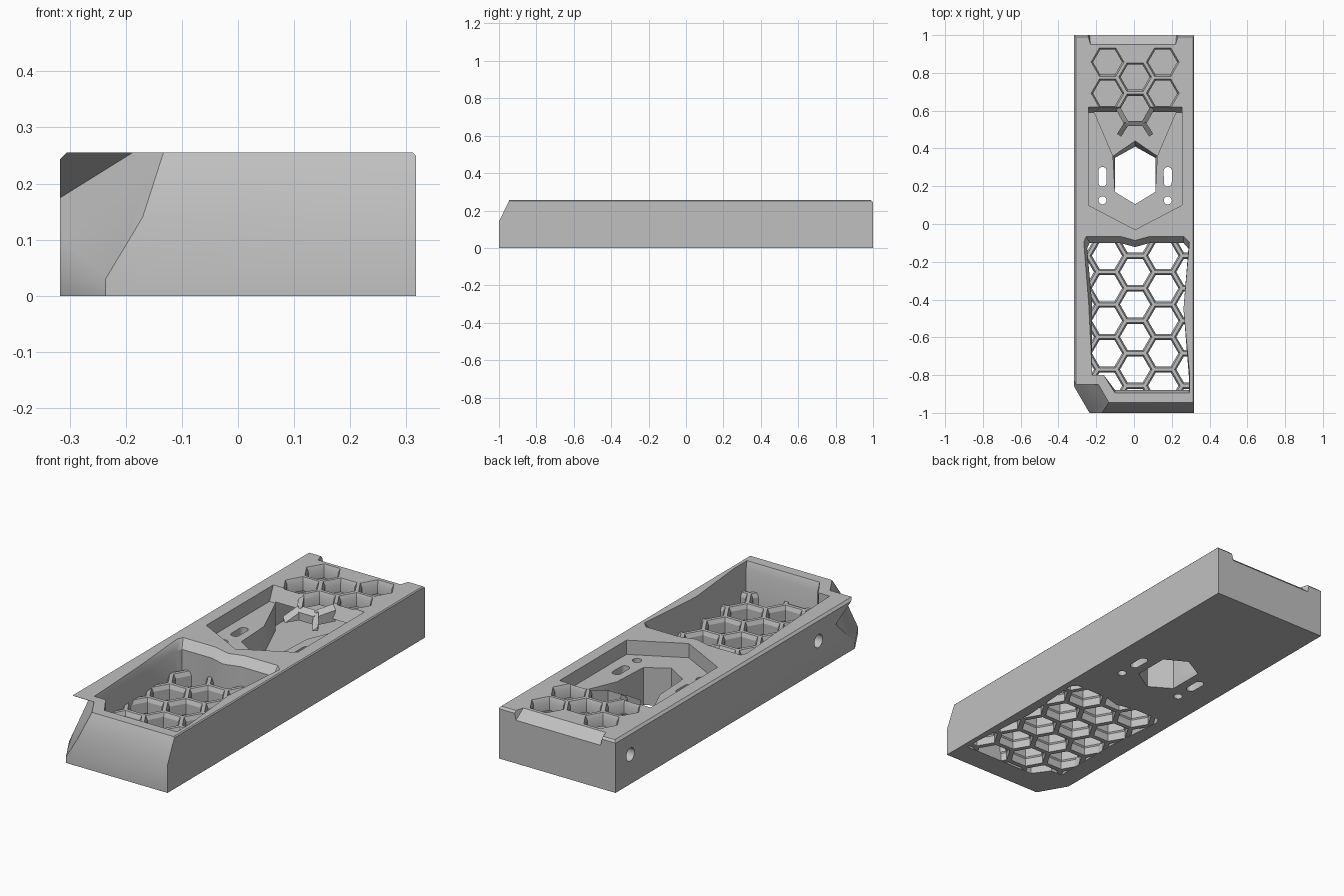
import bpy, bmesh, math
from mathutils import Vector, Matrix

cube = bpy.data.objects.get("Cube")
if cube:
    bpy.data.objects.remove(cube)

grey = bpy.data.materials.new("plain grey")
grey.use_nodes = True
colour = (0.53, 0.53, 0.53, 1)
grey.diffuse_color = colour
grey.node_tree.nodes["Principled BSDF"].inputs["Base Color"].default_value = colour


def make(name, bm):
    bmesh.ops.recalc_face_normals(bm, faces=bm.faces)
    mesh = bpy.data.meshes.new(name)
    bm.to_mesh(mesh)
    bm.free()
    mesh.materials.append(grey)
    obj = bpy.data.objects.new(name, mesh)
    bpy.context.collection.objects.link(obj)
    return obj


def add_loft(bm, layers):
    """Stack closed outlines [(points, z), ...] into one solid."""
    rings = [[bm.verts.new((x, y, z)) for x, y in pts] for pts, z in layers]
    n = len(rings[0])
    for low, high in zip(rings, rings[1:]):
        for i in range(n):
            j = (i + 1) % n
            bm.faces.new((low[i], low[j], high[j], high[i]))
    bm.faces.new(rings[0][::-1])
    bm.faces.new(rings[-1])


def loft(name, layers):
    bm = bmesh.new()
    add_loft(bm, layers)
    return make(name, bm)


def prism(name, pts, low, high):
    return loft(name, [(pts, low), (pts, high)])


def hull(name, pts):
    bm = bmesh.new()
    for p in pts:
        bm.verts.new(p)
    bmesh.ops.convex_hull(bm, input=bm.verts)
    return make(name, bm)


def ring(x, y, r, sides=6):
    return [(x + r * math.cos(math.tau * i / sides),
             y + r * math.sin(math.tau * i / sides)) for i in range(sides)]


W, H, E = 0.317, 0.255, 0.01
MID = 0.006  # centre line of the inner features


def mirrored(half):
    return ([(MID + x, y) for x, y in half]
            + [(MID - x, y) for x, y in reversed(half) if abs(x) > 1e-4])


def cut(target, cutter):
    mod = target.modifiers.new("cut", 'BOOLEAN')
    mod.operation = 'DIFFERENCE'
    mod.solver = 'EXACT'
    mod.object = cutter
    with bpy.context.temp_override(object=target, active_object=target,
                                   selected_objects=[target]):
        bpy.ops.object.modifier_apply(modifier=mod.name)
    bpy.data.objects.remove(cutter)


# Case: side profile with sloped nose, swept across the width
bm = bmesh.new()
profile = [(-1, 0), (1, 0), (1, H - E), (1 - E, H), (-0.945, H), (-1, 0.14)]
ends = [[bm.verts.new((x, y, z)) for y, z in profile] for x in (-W, W)]
for i in range(len(profile)):
    j = (i + 1) % len(profile)
    bm.faces.new((ends[0][i], ends[0][j], ends[1][j], ends[1][i]))
bm.faces.new(ends[0][::-1])
bm.faces.new(ends[1])
case = make("case", bm)

# Narrow chamfers along both long top edges
for s, e in ((-1, 0.011), (1, 0.005)):
    cut(case, hull("edge_cutter", [(s * x, y, z) for y in (-1.1, 1.1) for x, z in
                                   ((W - e, H), (W, H - e), (W + .1, H - e),
                                    (W + .1, H + .1), (W - e, H + .1))]))

# Front corner: upright cut, then an inclined cut under a pointed overhang
corner = lambda y, z: -W - .006 + 0.6 * max(z - 0.03, 0) - 0.58 * (y + 0.85)
roof = lambda y: H - 0.577 * (y + 0.85)
cut(case, prism("corner_cutter", [(corner(-1.05, 0), -1.05), (corner(-.7, 0), -.7),
                                  (-.6, -.7), (-.6, -1.05)], -0.1, 0.06))
pts = []
for y in (-1.05, -0.7):
    for z in (0.03, roof(y)):
        pts += [(corner(y, z), y, z), (-0.6, y, z)]
cut(case, hull("overhang_cutter", pts))

# Sloped notch in the top of the back wall
cut(case, hull("back_notch_cutter",
               [(-.23, .95, H), (.22, .95, H), (-.26, 1.05, H), (.25, 1.05, H),
                (-.24, 1.05, .17), (.23, 1.05, .17), (-.23, .95, .35), (.22, .95, .35),
                (-.26, 1.05, .35), (.25, 1.05, .35)]))

# Front pocket with a waisted outline, a sloped rear lip and a sloped front lip
pocket = [(-.221, -.80), (-.16, -.80), (-.10, -.88), (.29, -.88), (.29, -.80),
          (.262, -.45), (.288, -.13), (.262, -.10), (.085, -.10), (MID, -.122),
          (-.075, -.10), (-.235, -.10), (-.248, -.13), (-.222, -.42)]


def widen(x, y):
    dx = -0.018 if x < -.2 and y > -.7 else 0.005 if x > .27 else 0
    dy = 0.035 if y > -.2 else -0.015 if y < -.85 else 0
    return x + dx, y + dy


rim = [widen(x, y) for x, y in pocket]
cut(case, loft("pocket_cutter", [(pocket, -.1), (pocket, .215), (rim, H), (rim, .4)]))

# Honeycomb grille filling the bottom of the pocket, its ribs narrow at top and bottom
R, PITCH, COL = 0.08, 0.172, 0.149
outline = [(x + (.008 if x > 0 else -.006), y + (.006 if y > -.5 else -.006))
           for x, y in pocket]
grille = prism("honeycomb_grille", outline, 0.001, 0.12)
bm = bmesh.new()
for col in range(-2, 3):
    for row in range(7):
        x, y = MID + col * COL, -0.082 + (PITCH / 2 if col % 2 else 0) - row * PITCH
        add_loft(bm, [(ring(x, y, R + .006), -.1), (ring(x, y, R + .006), .04),
                      (ring(x, y, R), .046), (ring(x, y, R), .1),
                      (ring(x, y, R + .012), .125)])
cut(grille, make("grille_cutter", bm))

# Middle recess, shield shaped with a sloped back wall
shield = [[(0, -.03), (.248, .10), (.248, back)] for back in (.59, .62)]
cut(case, loft("recess_cutter", [(mirrored(shield[0]), .185), (mirrored(shield[1]), H),
                                 (mirrored(shield[1]), .4)]))

# Chamber under the back plate, opening into the recess through a funnel
cut(case, prism("chamber_cutter",
                mirrored([(0, .43), (.117, .36), (.215, .59), (.245, .62), (.245, .93)]),
                0.05, 0.19))

# Through hole with a sloped rear edge
hole = mirrored([(0, .105), (.107, .17), (.107, .35), (0, .41)])
wide = mirrored([(0, .105), (.107, .17), (.117, .36), (0, .44)])
cut(case, loft("hole_cutter", [(hole, -.1), (hole, .01), (wide, .05), (wide, .3)]))

# Slots and round holes beside it
bm = bmesh.new()
for s in (-1, 1):
    x = MID + s * .173
    slot = [(px, py + (.03 if py > .25 else -.03)) for px, py in ring(x, .2501, .022, 18)]
    add_loft(bm, [(slot, -.1), (slot, .3)])
    dot = ring(x, .125, .021, 24)
    add_loft(bm, [(dot, -.1), (dot, .3)])
cut(case, make("fixing_cutter", bm))

# Honeycomb windows in the back plate
bm = bmesh.new()
cells = [(s * .146, y) for s in (-1, 1) for y in (.857, .692)] + [(0, .778), (0, .612)]
for x, y in cells:
    x += MID
    add_loft(bm, [(ring(x, y, .077), .15), (ring(x, y, .077), .235),
                  (ring(x, y, .088), .257), (ring(x, y, .088), .3)])
cut(case, make("window_cutter", bm))

# Blind round holes in the right side
bm = bmesh.new()
for y in (.885, -.577):
    bmesh.ops.create_cone(bm, cap_ends=True, segments=24, radius1=.032, radius2=.032,
                          depth=.1, matrix=Matrix.Translation((-W, y, .145))
                          @ Matrix.Rotation(math.pi / 2, 4, 'Y'))
cut(case, make("side_hole_cutter", bm))

# Soft bends on the nose and its cut corner
bpy.ops.object.select_all(action='DESELECT')
case.select_set(True)
bpy.context.view_layer.objects.active = case
bpy.ops.object.shade_smooth_by_angle(angle=math.radians(32))


# Honeycomb ribs reaching from the back plate over the funnel, tops sloping forward
def rib(name, a, b, top_a, top_b):
    a, b = (Vector((MID + x, y)) for x, y in (a, b))
    side = (b - a).normalized().orthogonal() * 0.013
    return hull(name, [(*(p + k * side), z) for p, t in ((a, top_a), (b, top_b))
                       for k in (-1, 1)
                       for z in (0.175, t - 0.02 if k * side.y < 0 else t)])


rib("front_rib", (-.045, .532), (.045, .532), .235, .235)
for s, side in ((-1, "right"), (1, "left")):
    rib(side + "_rib", (s * .09, .612), (s * .045, .532), .25, .235)
    rib(side + "_rib_tail", (s * .045, .532), (s * .085, .47), .235, .195)
